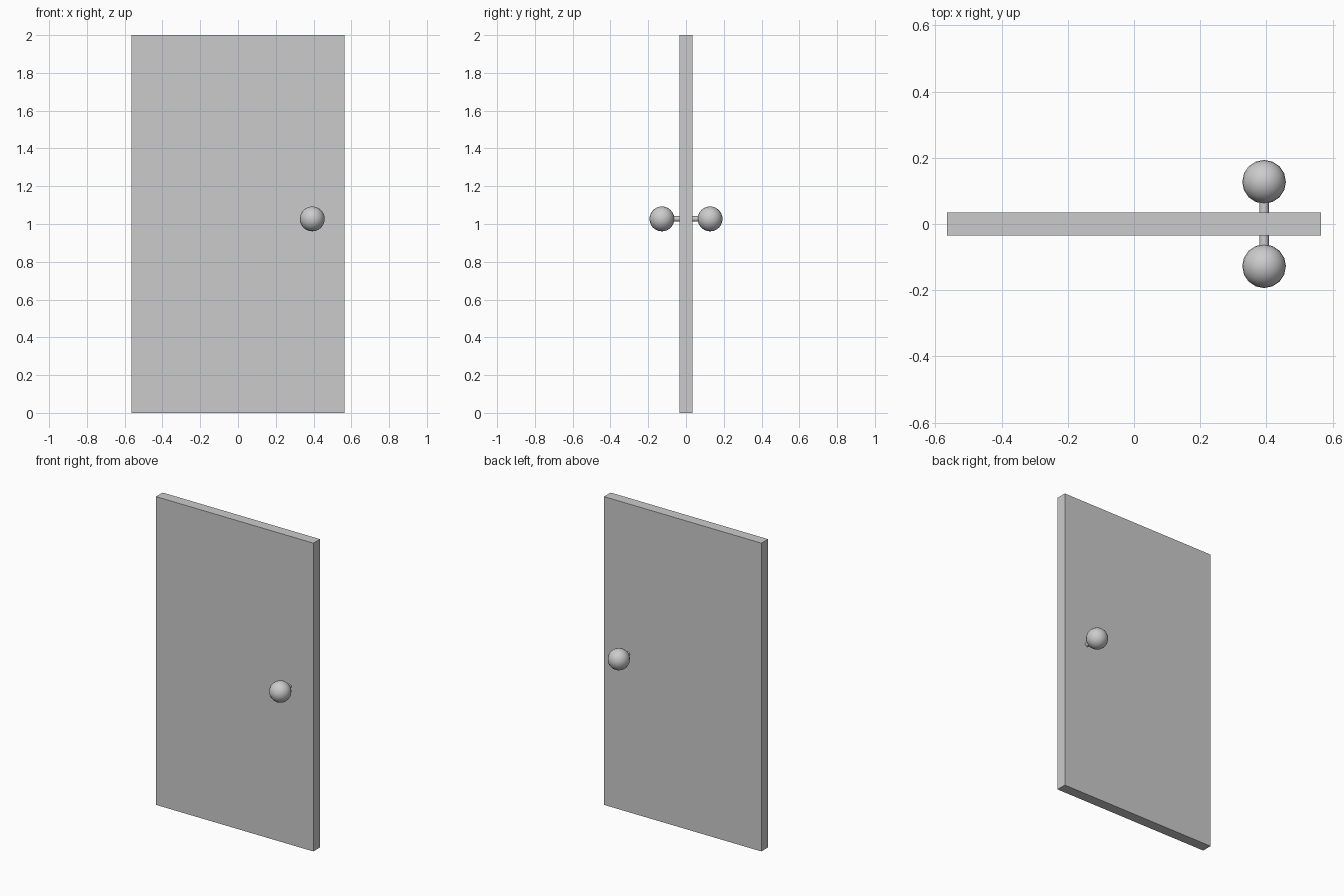
import bpy
import math

if "Cube" in bpy.data.objects:
    bpy.data.objects.remove(bpy.data.objects["Cube"])

KNOB_X, KNOB_Z = 0.393, 1.027
KNOB_Y, KNOB_R = 0.1275, 0.066


def smooth(obj, angle):
    bpy.context.view_layer.objects.active = obj
    obj.select_set(True)
    bpy.ops.object.shade_smooth_by_angle(angle=math.radians(angle))
    obj.select_set(False)


# Door panel
bpy.ops.mesh.primitive_cube_add(size=1, location=(0, 0, 1))
panel = bpy.context.object
panel.name = "door_panel"
panel.scale = (1.13, 0.068, 2)

# Knob and stem on each face of the door
for side, sign in (("front", -1), ("back", 1)):
    bpy.ops.mesh.primitive_uv_sphere_add(
        segments=16, ring_count=12, radius=KNOB_R,
        location=(KNOB_X, sign * KNOB_Y, KNOB_Z))
    knob = bpy.context.object
    knob.name = side + "_knob"
    smooth(knob, 40)

    bpy.ops.mesh.primitive_cylinder_add(
        vertices=12, radius=0.0145, depth=0.06,
        location=(KNOB_X, sign * 0.054, KNOB_Z),
        rotation=(math.pi / 2, 0, 0))
    stem = bpy.context.object
    stem.name = side + "_stem"
    smooth(stem, 40)
